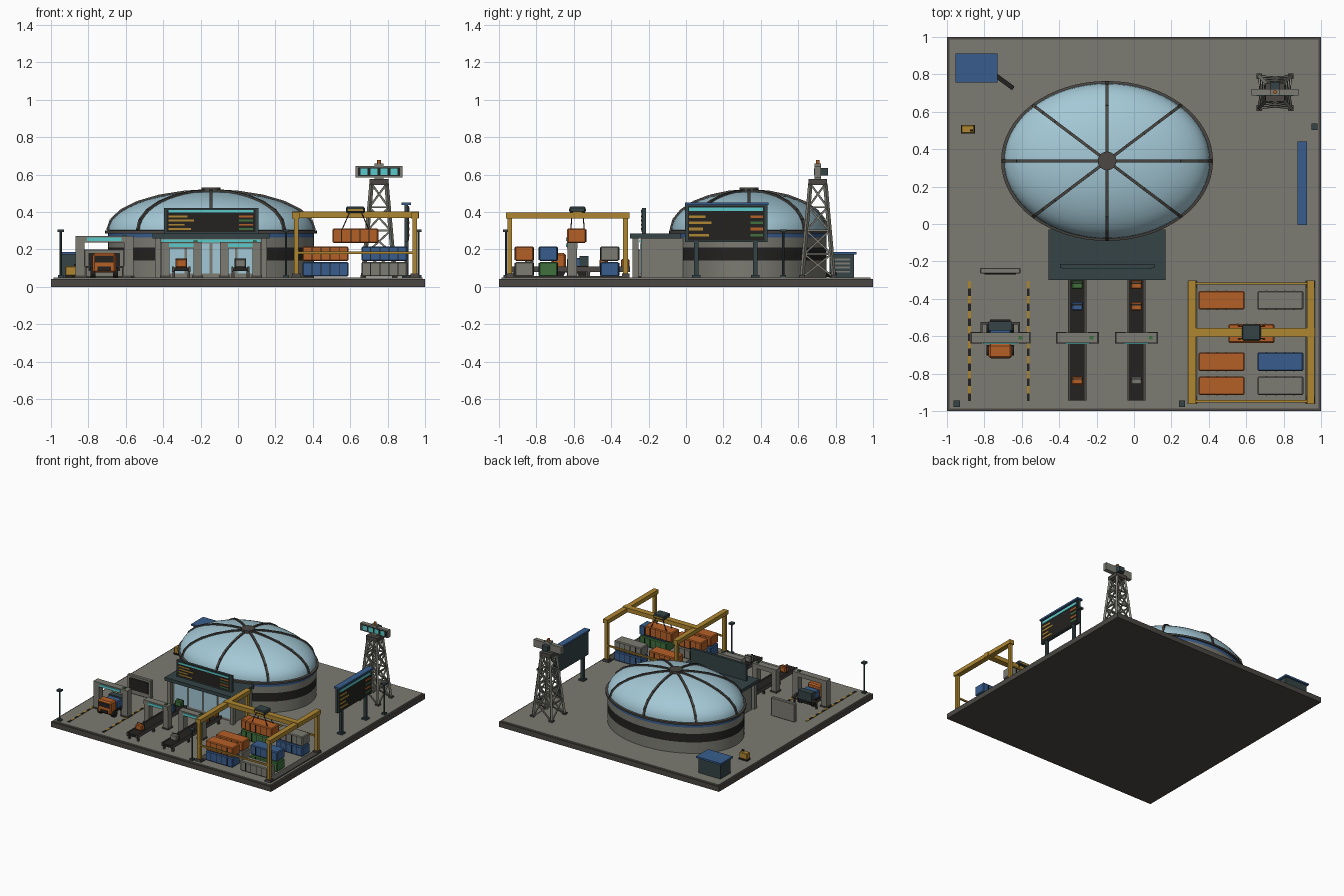
import bpy, bmesh, math
from mathutils import Matrix, Vector

old = bpy.data.objects.get("Cube")
if old:
    bpy.data.objects.remove(old, do_unlink=True)


def material(name, r, g, b):
    m = bpy.data.materials.new(name)
    m.use_nodes = True
    m.diffuse_color = (r, g, b, 1)
    m.node_tree.nodes["Principled BSDF"].inputs["Base Color"].default_value = (r, g, b, 1)
    return m


GREY = material("concrete grey", .2, .198, .17)
BROWN = material("dark trim", .07, .064, .056)
BLACK = material("black", .017, .016, .015)
TEAL = material("dark teal", .035, .056, .06)
BLUE = material("blue", .04, .11, .27)
ORANGE = material("orange", .46, .115, .02)
YELLOW = material("yellow", .42, .24, .03)
CYAN = material("bright cyan", .1, .6, .6)
GLASS = material("pale glass", .37, .58, .67)
GREEN = material("green", .05, .16, .045)
DECK = .05


def finish(name, bm, *mats):
    me = bpy.data.meshes.new(name)
    bm.normal_update()
    bm.to_mesh(me)
    bm.free()
    for m in mats:
        me.materials.append(m)
    ob = bpy.data.objects.new(name, me)
    bpy.context.collection.objects.link(ob)
    return ob


def boxes(name, mat, items, place=Matrix(), bevel=0):
    """Each item: centre x, centre y, bottom z, size x, size y, height."""
    bm = bmesh.new()
    for x, y, z, sx, sy, h in items:
        m = place @ Matrix.Translation((x, y, z + h / 2)) @ Matrix.Diagonal((sx, sy, h, 1))
        bmesh.ops.create_cube(bm, size=1, matrix=m)
    ob = finish(name, bm, mat)
    if bevel:
        ob.modifiers.new("Bevel", "BEVEL").width = bevel
    return ob


def struts(name, mat, pairs, w):
    bm = bmesh.new()
    for a, b in pairs:
        a, b = Vector(a), Vector(b)
        d = b - a
        m = Matrix.Translation((a + b) / 2) @ d.to_track_quat('Z', 'Y').to_matrix().to_4x4()
        bmesh.ops.create_cube(bm, size=1, matrix=m @ Matrix.Diagonal((w, w, d.length, 1)))
    return finish(name, bm, mat)


def cylinder(name, mat, pos, r, h, turn=Matrix(), n=16):
    bm = bmesh.new()
    bmesh.ops.create_cone(bm, cap_ends=True, segments=n, radius1=r, radius2=r, depth=h,
                          matrix=Matrix.Translation(pos) @ turn)
    return finish(name, bm, mat)


# Ground slab
boxes("slab", BROWN, [(0, 0, 0, 2, 2, .042)])
boxes("deck", GREY, [(0, 0, .042, 1.975, 1.975, .008)])

# Oval hall with domed roof
CX, CY, RX, RY = -.144, .337, .55, .415


def on_oval(r, a, z):
    return (CX + RX * r * math.cos(a), CY + RY * r * math.sin(a), z)


def oval(name, profile, mats, n=64, smooth=True):
    """Profile steps: radius factor, height, material of the band above."""
    bm = bmesh.new()
    rings = [[bm.verts.new(on_oval(r, math.tau * i / n, z)) for i in range(n)]
             for r, z, k in profile]
    for low, high, step in zip(rings, rings[1:], profile):
        for i in range(n):
            j = (i + 1) % n
            f = bm.faces.new((low[i], low[j], high[j], high[i]))
            f.material_index, f.smooth = step[2], smooth
    bm.faces.new(rings[-1]).material_index = profile[-1][2]
    return finish(name, bm, *mats)


oval("hall_wall", [(1, DECK, 0), (1, .14, 1), (1, .21, 0), (1, .262, 2), (1, .29, 0)],
     (GREY, BLACK, BLUE))
oval("hall_rim", [(1, .286, 0), (1.03, .286, 0), (1.03, .3, 0), (.97, .306, 0)], (BROWN,), smooth=False)
dome = [(math.cos(t), .3 + .21 * math.sin(t)) for t in (math.pi / 2 * i / 12 for i in range(12))]
oval("dome_glass", [(r, z, 0) for r, z in dome], (GLASS,))
ribs = []
for k in range(8):
    path = [on_oval(r * 1.005, math.tau * k / 8, z + .003) for r, z in dome[::2]]
    path.append((CX, CY, .515))
    ribs += zip(path, path[1:])
struts("dome_ribs", BROWN, ribs, .016)
cylinder("dome_cap", BROWN, (CX, CY, .517), .05, .025, n=24)

# Entrance hall
boxes("entrance_body", GREY, [(CX, -.1, DECK, .57, .28, .21)])
boxes("entrance_roof", TEAL, [(CX, -.165, .258, .625, .27, .027)])
boxes("entrance_glass", GLASS, [(CX + i * .135, -.242, .07, .12, .008, .16) for i in (-1.5, -.5, .5, 1.5)])
boxes("entrance_light", CYAN, [(CX, -.243, .236, .53, .009, .016)])
boxes("entrance_posts", GREY, [(CX + s * .285, -.27, DECK, .03, .03, .21) for s in (-1, 1)])


# Display boards
def board(name, place, w, h, accents):
    boxes(name + "_panel", TEAL, [(0, 0, 0, w, .02, h)], place)
    boxes(name + "_screen", BLACK, [(0, -.011, .008, w - .03, .004, h - .016)], place)
    boxes(name + "_header", CYAN, [(0, -.014, h * .82, w * .9, .004, h * .1)], place)
    for i, mat in enumerate(accents):
        z = h * (.64 - .165 * i)
        long = w * (.2, .27, .17, .24)[i]
        boxes(f"{name}_row_{i}", YELLOW,
              [(-w * .45 + long / 2, -.014, z, long, .004, h * .07)], place)
        boxes(f"{name}_status_{i}", mat, [(w * .37, -.014, z, w * .15, .004, h * .07)], place)


board("entrance_board", Matrix.Translation((CX, -.225, .285)), .505, .135,
      (ORANGE, GREEN, ORANGE, GREEN))
side = Matrix.Translation((.9, .215, .24)) @ Matrix.Rotation(math.pi / 2, 4, 'Z')
board("side_board", side, .44, .2, (ORANGE, GREEN, ORANGE, GREEN))
boxes("side_board_hood", BLUE, [(.9, .218, .437, .05, .445, .014)])
boxes("side_board_posts", TEAL, [(.9, y, DECK, .022, .022, .2) for y in (.055, .37)]
      + [(.9, y, DECK, .045, .045, .012) for y in (.055, .37)])

# Lattice control tower
TX, TY = .754, .705


def leg(sx, sy, t):
    half = .085 - .045 * t
    return (TX + sx * half, TY + sy * half, DECK + .5 * t)


corners = [(-1, -1), (1, -1), (1, 1), (-1, 1)]
struts("tower_legs", GREY, [(leg(*c, 0), leg(*c, 1)) for c in corners], .017)
braces = []
for c, d in zip(corners, corners[1:] + corners[:1]):
    for i in range(4):
        t, u = i / 4, (i + 1) / 4
        braces += [(leg(*c, t), leg(*d, u)), (leg(*d, t), leg(*c, u)), (leg(*c, u), leg(*d, u))]
struts("tower_braces", GREY, braces, .01)
boxes("tower_feet", BROWN, [(TX + x * .085, TY + y * .085, DECK, .03, .03, .012) for x, y in corners])
boxes("tower_platform", BROWN, [(TX, TY, .545, .1, .1, .03)])
boxes("tower_head", GREY, [(TX, TY, .585, .25, .034, .06), (TX, TY, .57, .05, .034, .09)])
boxes("tower_windows", CYAN, [(TX + i * .054, TY - .018, .597, .038, .006, .036) for i in (-1.5, -.5, .5, 1.5)])
boxes("tower_window_frame", BLACK, [(TX, TY - .0165, .592, .225, .005, .046)])
boxes("tower_equipment", TEAL, [(TX, TY + .035, .595, .05, .04, .04)])
cylinder("tower_beacon", ORANGE, (TX, TY, .668), .01, .02)

# Gantry crane
GX, GY = .628, -.633
boxes("crane_rails", BROWN, [(GX + s * .315, GY, DECK, .055, .66, .008) for s in (-1, 1)])
boxes("crane_posts", YELLOW, [(GX + s * .317, GY + e * .31, DECK, .025, .025, .32)
                              for s in (-1, 1) for e in (-1, 1)])
boxes("crane_feet", BROWN, [(GX + s * .317, GY + e * .31, DECK, .045, .04, .02)
                            for s in (-1, 1) for e in (-1, 1)])
boxes("crane_side_beams", YELLOW, [(GX + s * .317, GY, .365, .042, .66, .033) for s in (-1, 1)])
boxes("crane_bridge", YELLOW, [(GX, -.58, .368, .68, .048, .034)])
boxes("crane_ties", YELLOW, [(GX, GY + e * .315, .176, .62, .012, .012) for e in (-1, 1)])
boxes("crane_trolley", TEAL, [(GX, -.58, .395, .1, .085, .033)], bevel=.006)
boxes("trolley_band", YELLOW, [(GX, -.58, .404, .08, .089, .012)])
struts("crane_cables", BLACK, [((GX + s * .03, -.58 + e * .03, .4), (GX + s * .07, -.58 + e * .035, .31))
                               for s in (-1, 1) for e in (-1, 1)], .005)


# Cargo containers
def container(name, mat, x, y, z):
    boxes(name, mat, [(x, y, z, .245, .1, .078)], bevel=.006)
    boxes(name + "_seams", BLACK, [(x + (i - 1.5) * .049, y + s * .05, z + .006, .005, .004, .066)
                                   for i in range(4) for s in (-1, 1)])


LOW, HIGH = DECK + .004, .138
stacks = [(.468, -.408, GREEN, ORANGE), (.783, -.408, BLUE, GREY), (.468, -.736, GREY, ORANGE),
          (.783, -.736, GREEN, BLUE), (.468, -.865, BLUE, ORANGE), (.783, -.865, GREY, None)]
for n, (x, y, low, high) in enumerate(stacks):
    container(f"lower_container_{n}", low, x, y, LOW)
    if high:
        container(f"upper_container_{n}", high, x, y, HIGH)
container("hanging_container", ORANGE, GX, -.585, .234)


# Scanner gates
def gate(name, x, w, top, post):
    boxes(name, GREY, [(x, -.608, top - .035, w, .055, .035)]
          + [(x + s * (w - post) / 2, -.608, DECK, post, .05, top - DECK - .03) for s in (-1, 1)])
    boxes(name + "_strip", CYAN, [(x, -.637, top - .028, w * .6, .008, .018)])
    boxes(name + "_lamp", GREEN, [(x + w * .35, -.608, top, .02, .02, .006)])
    boxes(name + "_feet", BROWN, [(x + s * (w - post) / 2, -.608, DECK, post + .012, .06, .01) for s in (-1, 1)])


gate("truck_gate", -.715, .31, .272, .05)

# Conveyors with luggage
for n, (x, cargo) in enumerate([(-.303, (GREEN, BLUE, ORANGE)), (.013, (ORANGE, ORANGE, GREY))]):
    gate(f"conveyor_gate_{n}", x, .218, .24, .045)
    boxes(f"conveyor_belt_{n}", BLACK, [(x, -.622, .085, .08, .645, .018)])
    boxes(f"conveyor_sides_{n}", BROWN, [(x + s * .044, -.622, .08, .01, .645, .028) for s in (-1, 1)])
    boxes(f"conveyor_legs_{n}", BROWN, [(x + s * .04, y, DECK, .015, .015, .035)
                                        for s in (-1, 1) for y in (-.92, -.72, -.52, -.33)])
    for mat, y in zip(cargo, (-.325, -.44, -.837)):
        boxes(f"suitcase_{n}", mat, [(x, y, .103, .06, .045, .045)], bevel=.006)
        boxes(f"suitcase_straps_{n}", BLACK, [(x, y + .008, .104, .062, .006, .046)])

# Truck lane markings
for n, x in enumerate((-.88, -.565)):
    for mat, start in ((YELLOW, 0), (BLACK, 1)):
        boxes(f"lane_{mat.name}_{n}", mat, [(x, -.325 - .04 * i, DECK, .015, .04, .004)
                                            for i in range(start, 16, 2)])

# Truck, facing the front
X = -.715
boxes("truck_chassis", BLACK, [(X, -.61, .075, .11, .2, .02)])
boxes("truck_cab", ORANGE, [(X, -.68, .075, .125, .075, .105)], bevel=.01)
boxes("truck_windscreen", BLACK, [(X, -.717, .13, .1, .006, .035)])
boxes("truck_grille", BLACK, [(X, -.717, .085, .07, .006, .022)])
boxes("truck_load", BLUE, [(X, -.585, .095, .115, .1, .06)], bevel=.006)
boxes("truck_tail", TEAL, [(X, -.545, .09, .125, .05, .075)])
for s in (-1, 1):
    for y in (-.675, -.555):
        cylinder("truck_wheel", BLACK, (X + s * .06, y, .078), .028, .025,
                 Matrix.Rotation(math.pi / 2, 4, 'Y'))
boxes("lane_barriers", BROWN, [(X + s * .1, -.58, .1, .012, .11, .012) for s in (-1, 1)]
      + [(X + s * .1, -.58 + e * .05, DECK, .012, .012, .05) for s in (-1, 1) for e in (-1, 1)]
      + [(X + s * .08, -.53, .1, .05, .012, .012) for s in (-1, 1)])

# Notice wall behind the lane
boxes("notice_wall", GREY, [(X, -.25, DECK, .215, .03, .15)], bevel=.004)
boxes("notice_screen", BLACK, [(X, -.267, .085, .17, .006, .095)])

# Utility shed and generator
SX, SY = -.842, .833
boxes("shed_body", TEAL, [(SX, SY, DECK, .2, .13, .125)])
boxes("shed_roof", BLUE, [(SX, SY, .172, .225, .155, .014)])
boxes("shed_vents", GREY, [(SX + .101, SY, .075 + .022 * i, .006, .09, .01) for i in range(4)])
struts("shed_pipe", BLACK, [((-.74, .795, .065), (-.645, .725, .065))], .024)
boxes("generator", YELLOW, [(-.888, .507, .06, .07, .042, .05)], bevel=.004)
boxes("generator_trim", BLACK, [(-.888, .507, DECK, .075, .046, .01), (-.868, .5, .11, .015, .012, .012)])

# Lamp poles
for n, (x, y) in enumerate([(-.948, -.962), (.257, -.962), (.965, .52)]):
    cylinder(f"lamp_pole_{n}", TEAL, (x, y, .17), .006, .25, n=8)
    boxes(f"lamp_head_{n}", TEAL, [(x, y, .292, .034, .034, .014), (x, y, DECK, .03, .03, .012)])
